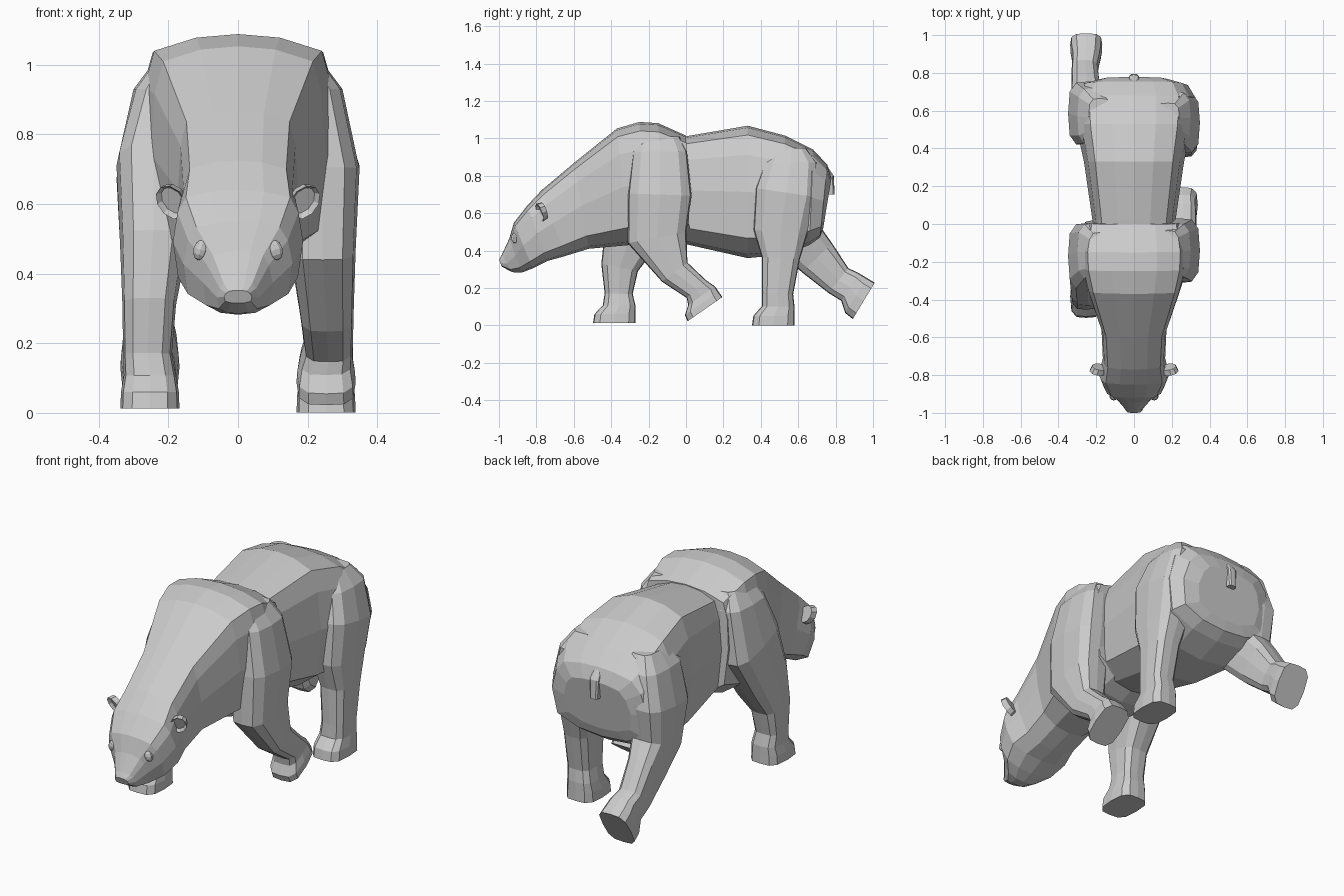
import bpy, bmesh, math
from mathutils import Vector, Matrix

if "Cube" in bpy.data.objects:
    bpy.data.objects.remove(bpy.data.objects["Cube"])


def make(name, bm):
    bmesh.ops.recalc_face_normals(bm, faces=bm.faces)
    me = bpy.data.meshes.new(name)
    bm.to_mesh(me)
    bm.free()
    ob = bpy.data.objects.new(name, me)
    bpy.context.collection.objects.link(ob)
    return ob


def body_half(t):
    return [(0, 1), (t / 2, .985), (t, .93), (t / 2 + .53, .78),
            (1, .5), (.92, .15), (.5, .03), (0, 0)]


def leg_half(t):
    return [(0, 1), (.6, .98), (.92, .84), (1, .5), (.92, .16), (.6, .02), (0, 0)]


def loft(name, rings, half):
    """Skin rings, each given by top point, bottom point, half width and top fraction."""
    bm = bmesh.new()
    loops = []
    for a, b, hw, t in rings:
        h = half(t)
        pts = h + [(-u, v) for u, v in h[-2:0:-1]]
        loops.append([bm.verts.new(b.lerp(a, v) + Vector((u * hw, 0, 0))) for u, v in pts])
    n = len(loops[0])
    for r, s in zip(loops, loops[1:]):
        for i in range(n):
            bm.faces.new((r[i], r[(i + 1) % n], s[(i + 1) % n], s[i]))
    bm.faces.new(loops[0])
    bm.faces.new(loops[-1])
    return make(name, bm)


# head, neck and shoulders: top y, top z, bottom shift, bottom z, half width
front = [(-1, .352, .015, .315, .04), (-.985, .378, .055, .285, .06),
         (-.945, .465, .065, .282, .1), (-.92, .55, .1, .305, .157),
         (-.85, .64, .11, .345, .187), (-.77, .725, .12, .37, .165),
         (-.6, .868, .08, .41, .172), (-.37, 1.053, .07, .43, .25),
         (-.25, 1.088, .05, .4, .28), (-.15, 1.082, .05, .41, .285),
         (0, 1.015, .02, .46, .26)]
loft("head_neck_shoulders",
     [(Vector((0, y, z)), Vector((0, y + d, b)), w, min(.86, .64 + .04 * i))
      for i, (y, z, d, b, w) in enumerate(front)], body_half)

# barrel and rump: y, top, bottom, half width; the rump leans forward at the bottom
rear = [(-.06, 1, .45, .215), (.02, 1.015, .43, .22), (.33, 1.068, .36, .265),
        (.53, 1.015, .38, .31), (.68, .94, .43, .325), (.755, .86, .47, .285),
        (.778, .79, .52, .2)]
loft("rear_body",
     [(Vector((0, y, z)), Vector((0, y - max(0, y - .6) * .25, b)), w, .78 - .15 * max(0, y - .3))
      for y, z, b, w in rear], body_half)

# legs share a width profile and a paw
CENTRES = (.18, .208, .243, .243, .255, .26)
WIDTHS = (.06, .092, .106, .095, .077, .07)


def leg(name, side, path, toe_drop, paw_length):
    """path: y, z, half depth from hip to ankle; toe_drop: pitch of the sole."""
    pts = [Vector((0, y, z)) for y, z, _ in path]
    fwd = Vector((0, -math.cos(toe_drop), -math.sin(toe_drop)))
    down = Vector((0, math.sin(toe_drop), -math.cos(toe_drop)))
    last = len(pts) - 1
    rings = []
    for i, p in enumerate(pts):
        tan = (pts[min(i + 1, last)] - pts[max(i - 1, 0)]).normalized()
        if i == last:
            tan = (tan + down).normalized()
        if i < 2:
            tan = Vector((0, 0, -1))
        f = Vector((0, tan.z, -tan.y)) * path[i][2]
        c = p + Vector((side * CENTRES[i], 0, 0))
        rings.append((c + f, c - f, WIDTHS[i], 1))
    ankle = pts[-1] + Vector((side * .253, 0, 0))
    for k, toe, w in ((.4, .085, .075), (.7, .13, .083), (1, .137, .085)):
        c = ankle + down * paw_length * k
        rings.append((c + fwd * toe, c - fwd * .09, w, 1))
    loft(name, rings, leg_half)


leg("front_leg_right", 1, [(-.145, 1.01, .11), (-.14, .93, .145), (-.14, .7, .17),
    (-.155, .47, .16), (-.06, .285, .085), (.055, .195, .07)], .607, .115)
leg("front_leg_left", -1, [(-.155, 1.01, .11), (-.145, .93, .15), (-.17, .71, .185),
    (-.3, .465, .145), (-.355, .31, .1), (-.36, .17, .075)], 0, .157)
leg("hind_leg_right", 1, [(.56, .95, .08), (.56, .87, .14), (.535, .71, .165),
    (.505, .5, .145), (.507, .36, .102), (.49, .17, .083)], 0, .169)
leg("hind_leg_left", -1, [(.565, .94, .1), (.57, .86, .15), (.585, .675, .17),
    (.6, .47, .135), (.7, .362, .112), (.815, .24, .085)], 1.03, .172)

# short tail
loft("tail", [(Vector((0, y, z)), Vector((0, y - .05, z)), w, 1)
              for y, z, w in ((.75, .86, .02), (.79, .8, .028), (.795, .7, .024))], leg_half)

# ears with hollow fronts, and eyes
for s, side in ((1, "right"), (-1, "left")):
    bm = bmesh.new()
    turn = (Matrix.Rotation(s * .3, 4, 'Z') @ Matrix.Rotation(.4, 4, 'X')
            @ Matrix.Rotation(s * .5, 4, 'Y'))
    bmesh.ops.create_cone(bm, cap_ends=True, segments=10, radius1=.044, radius2=.05, depth=.03,
                          matrix=Matrix.Translation((s * .187, -.77, .61)) @ turn
                          @ Matrix.Diagonal((.85, 1, 1.1, 1)) @ Matrix.Rotation(math.pi / 2, 4, 'X'))
    bm.normal_update()
    face = min((f for f in bm.faces if len(f.verts) > 4), key=lambda f: f.normal.y)
    bmesh.ops.inset_region(bm, faces=[face], thickness=.012)
    bmesh.ops.translate(bm, verts=face.verts, vec=-face.normal * .015)
    make("ear_" + side, bm)

    bm = bmesh.new()
    bmesh.ops.create_uvsphere(bm, u_segments=10, v_segments=6, radius=1,
                              matrix=Matrix.Translation((s * .107, -.914, .468))
                              @ Matrix.Rotation(s * -.3, 4, 'Y')
                              @ Matrix.Diagonal((.022, .02, .03, 1)))
    make("eye_" + side, bm)
